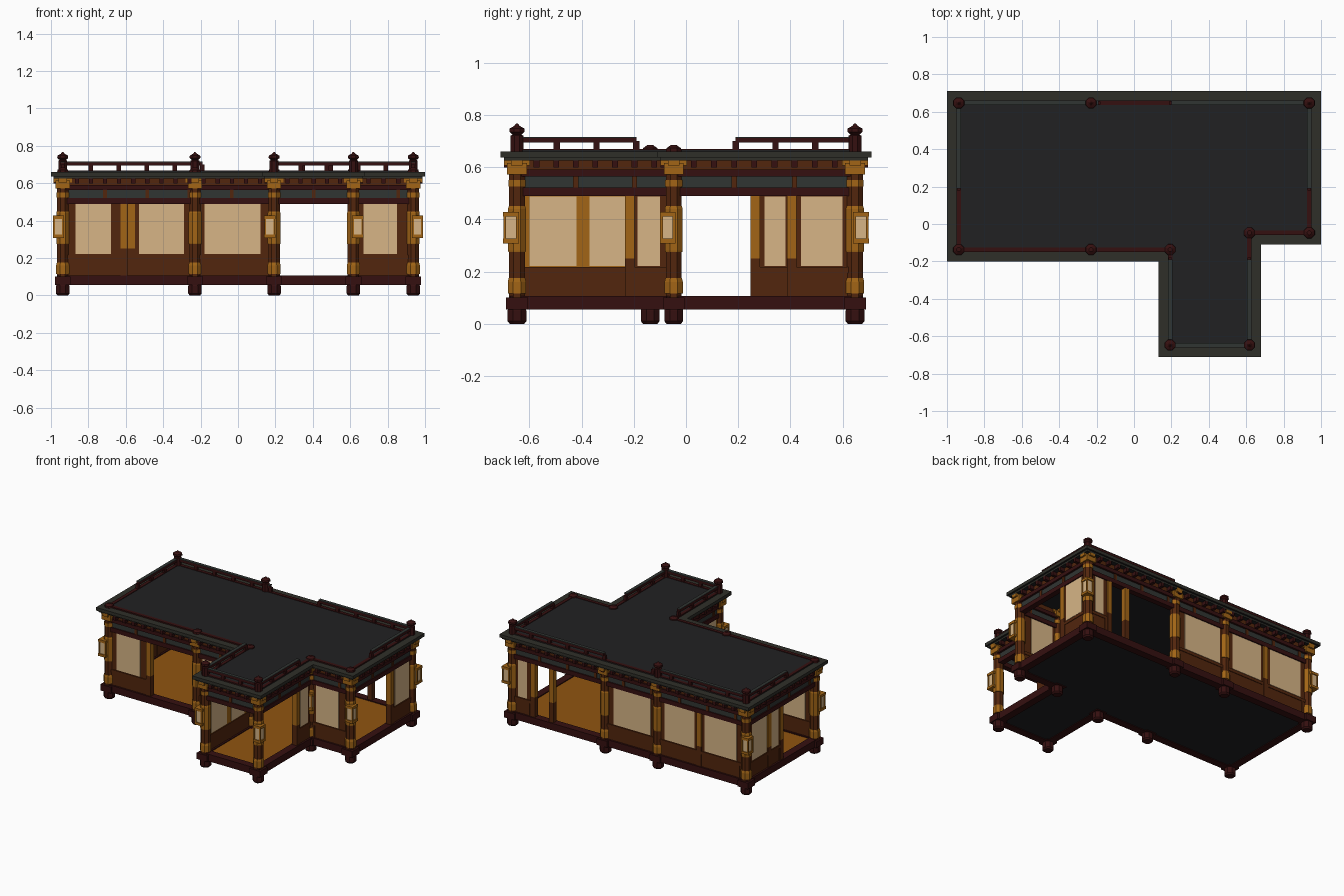
import bpy, bmesh, math
from mathutils import Matrix, Vector

if "Cube" in bpy.data.objects:
    bpy.data.objects.remove(bpy.data.objects["Cube"])


def mat(name, c):
    m = bpy.data.materials.new(name)
    m.diffuse_color = (*c, 1)
    m.use_nodes = True
    m.node_tree.nodes["Principled BSDF"].inputs["Base Color"].default_value = m.diffuse_color
    return m


ROOF = mat("charcoal roof", (0.015, 0.015, 0.016))
EAVE = mat("grey eave", (0.028, 0.028, 0.022))
RED = mat("dark red wood", (0.036, 0.005, 0.005))
BROWN = mat("brown wood", (0.085, 0.019, 0.004))
GOLD = mat("gilded wood", (0.36, 0.13, 0.008))
FLOOR = mat("orange floor", (0.28, 0.09, 0.005))
PAPER = mat("paper pane", (0.68, 0.46, 0.24))
SLATE = mat("slate frieze", (0.03, 0.035, 0.032))

parts = {}


def part(name, *mats):
    """bmesh that collects all pieces of one named part"""
    if name not in parts:
        parts[name] = (bmesh.new(), mats)
    return parts[name][0]


def box(name, m, lo, hi):
    c = [(a + b) / 2 for a, b in zip(lo, hi)]
    s = [abs(b - a) for a, b in zip(lo, hi)]
    bmesh.ops.create_cube(part(name, m), size=1,
                          matrix=Matrix.Translation(c) @ Matrix.Diagonal((*s, 1)))


def strip(name, m, axis, c, a, b, z0, z1, t):
    """box running along x or y between a and b, with half thickness t about line c"""
    if axis == 'x':
        box(name, m, (a, c - t, z0), (b, c + t, z1))
    else:
        box(name, m, (c - t, a, z0), (c + t, b, z1))


def lathe(name, m, x, y, profile, n=8):
    bm = part(name, m)
    rings = [[bm.verts.new((x + r * math.cos((k + .5) * math.tau / n),
                            y + r * math.sin((k + .5) * math.tau / n), z))
              for k in range(n)] for r, z in profile]
    for p, q in zip(rings, rings[1:]):
        for k in range(n):
            bm.faces.new((p[k], p[(k + 1) % n], q[(k + 1) % n], q[k]))
    bm.faces.new(rings[0][::-1])
    bm.faces.new(rings[-1])


# wall centre line, counter-clockwise
W = [(-.937, -.137), (.193, -.137), (.193, -.647), (.617, -.647),
     (.617, -.047), (.937, -.047), (.937, .647), (-.937, .647)]
N = len(W)


def normal(i):
    d = (Vector(W[(i + 1) % N]) - Vector(W[i])).normalized()
    return Vector((d.y, -d.x))


def outline(d):
    return [Vector(W[i]) + d * (normal(i - 1) + normal(i)) for i in range(N)]


def slab(name, mats, d, z0, z1, rule=lambda n: 0):
    bm = part(name, *mats)
    f = bm.faces.new([bm.verts.new((p.x, p.y, z0)) for p in outline(d)])
    top = bmesh.ops.extrude_face_region(bm, geom=[f])['geom']
    bmesh.ops.translate(bm, vec=(0, 0, z1 - z0),
                        verts=[g for g in top if isinstance(g, bmesh.types.BMVert)])
    bmesh.ops.recalc_face_normals(bm, faces=bm.faces)
    for f in bm.faces:
        f.material_index = rule(f.normal)


# floor (orange on top, dark underneath) and stepped flat roof
slab("floor", (RED, FLOOR, ROOF), .02, .06, .1,
     lambda n: 1 if n.z > .5 else 2 if n.z < -.5 else 0)
slab("eave_slab", (EAVE, ROOF), .063, .637, .66, lambda n: 1 if n.z < -.5 else 0)
slab("eave_underlayer", (EAVE, ROOF), .05, .625, .637, lambda n: 1 if n.z < -.5 else 0)
slab("roof_deck", (ROOF,), .012, .66, .665)

# beams and eave brackets along every side
for i in range(N):
    a, b, n = Vector(W[i]), Vector(W[(i + 1) % N]), normal(i)
    ax = 'x' if abs(n.y) > .5 else 'y'
    k = 0 if ax == 'x' else 1
    c, s, e = a[1 - k], min(a[k], b[k]), max(a[k], b[k])
    strip("sill_beam", RED, ax, c, s - .025, e + .025, .055, .106, .027)
    strip("lintel_beam", RED, ax, c, s, e, .49, .522, .02)
    strip("frieze", SLATE, ax, c, s, e, .52, .567, .012)
    strip("upper_beam", RED, ax, c, s, e, .563, .59, .026)
    strip("bracket_beam", BROWN, ax, c, s, e, .588, .626, .016)
    strip("roof_border", RED if i in (0, 4) else SLATE, ax, c, s, e, .66, .669, .012)
    num = max(2, round((e - s) / .075))
    for j in range(1, num):
        p = a.lerp(b, j / num)
        q = p + n * .03
        strip("eave_bracket", RED, ax, q[1 - k], q[k] - .011, q[k] + .011, .598, .628, .02)
        if j % 3 == 0:
            strip("frieze_stud", BROWN, ax, c, p[k] - .01, p[k] + .01, .52, .565, .018)


def lamp(x, y):
    box("lamp_pane", PAPER, (x - .023, y - .023, .325), (x + .023, y + .023, .415))
    for z in (.308, .41):
        box("lamp_frame", GOLD, (x - .03, y - .03, z), (x + .03, y + .03, z + .018))
    for sx in (-1, 1):
        for sy in (-1, 1):
            u, v = x + sx * .024, y + sy * .024
            box("lamp_frame", GOLD, (u - .005, v - .005, .31), (u + .005, v + .005, .425))


# posts: (x, y, outward direction of lamp, tall finial)
POSTS = [(-.937, -.137, -1, -1, 0), (-.23, -.137, 0, 0, 0), (.193, -.137, 0, -.6, 0),
         (.193, -.647, -1, -1, 1), (.617, -.647, 1, -1, 1), (.617, -.047, .4, -.6, 0),
         (.937, -.047, 1, -1, 0), (.937, .647, 1, 1, 1), (.193, .647, 0, 0, 0),
         (-.23, .647, 0, 0, 1), (-.937, .647, -1, 1, 1)]
for x, y, sx, sy, tall in POSTS:
    lathe("foot", RED, x, y, [(.03, 0), (.039, .01), (.039, .05), (.032, .07)])
    box("post_base", RED, (x - .042, y - .042, .055), (x + .042, y + .042, .1))
    lathe("post", BROWN, x, y, [(.033, .09), (.033, .6)])
    lathe("post_gold_band", GOLD, x, y, [(.038, .115), (.038, .16), (.034, .175)])
    lathe("post_gold_sleeve", GOLD, x, y, [(.036, .275), (.037, .28), (.037, .44), (.034, .45)])
    lathe("post_gold_band", GOLD, x, y, [(.036, .525), (.036, .55)])
    box("capital", GOLD, (x - .038, y - .038, .572), (x + .038, y + .038, .615))
    for r, z0, z1 in ((.05, .605, .637),):
        box("capital_arm", GOLD, (x - r, y - .022, z0), (x + r, y + .022, z1))
        box("capital_arm", GOLD, (x - .022, y - r, z0), (x + .022, y + r, z1))
    if sx or sy:
        lamp(x + sx * .023, y + sy * .023)
    if tall:
        lathe("finial", RED, x, y, [(.026, .66), (.026, .72), (.018, .724), (.032, .735),
                                    (.03, .748), (.012, .757), (.004, .766)])
    elif (x, y) != (.193, .647):
        lathe("post_stub", RED, x, y, [(.033, .655), (.03, .672), (.012, .684)])


def wall(axis, c, a, b, panes, frame=BROWN):
    """wood dado below, frame above, and paper panes set in it"""
    strip("wall_dado", BROWN, axis, c, a, b, .1, .215, .014)
    strip("wall_rail", BROWN, axis, c, a, b, .195, .217, .018)
    strip("wall_frame_" + ("gold" if frame is GOLD else "brown"), frame,
          axis, c, a, b, .215, .495, .011)
    for p, q in panes:
        strip("paper_pane", PAPER, axis, c, p, q, .222, .488, .0145)
        strip("dado_stile", BROWN, axis, c, p - .025, p - .01, .1, .2, .017)


def jamb(axis, c, p, m=GOLD):
    strip("door_jamb", BROWN, axis, c, p - .018, p + .018, .1, .25, .019)
    strip("door_jamb_upper", m, axis, c, p - .018, p + .018, .25, .495, .019)


# front walls
wall('x', -.137, -.937, -.6, [(-.87, -.68)])
wall('x', -.137, -.23, .193, [(-.18, .12)])
wall('x', -.047, .617, .937, [(.67, .85)])
jamb('x', -.137, -.61)
# back walls
wall('x', .647, -.937, -.23, [(-.87, -.61), (-.53, -.29)])
wall('x', .647, -.23, .193, [(-.18, .12)])
wall('x', .647, .77, .937, [(.815, .885)])
jamb('x', .647, -.57, BROWN)
jamb('x', .647, .765)
jamb('x', .647, .617)
# left wall, porch sides and right wall
wall('y', -.937, .27, .647, [(.3, .38), (.43, .6)])
jamb('y', -.937, .265)
jamb('y', -.937, .405)
wall('y', .193, -.647, -.137, [(-.6, -.42), (-.37, -.22)], GOLD)
wall('y', .617, -.22, -.047, [(-.185, -.1)])
jamb('y', .617, -.215, BROWN)
wall('y', .937, .41, .647, [(.44, .6)])
jamb('y', .937, .405)


# roof railings: back, sides, porch
def railing(axis, c, a, b):
    strip("railing_bar", RED, axis, c, a, b, .694, .712, .011)
    strip("railing_cap", SLATE, axis, c, a, b, .712, .716, .012)
    n = max(2, round((b - a) / .15))
    for j in range(n + 1):
        p = a + (b - a) * j / n
        strip("baluster", RED, axis, c, p - .012, p + .012, .66, .7, .009)


railing('x', .647, -.937, -.19)
railing('x', .647, .2, .937)
railing('x', -.647, .193, .617)
for x in (-.937, .937):
    railing('y', x, .19, .647)
for x in (.193, .617):
    railing('y', x, -.647, -.19)

# turn every collected part into an object
for name, (bm, mats) in parts.items():
    me = bpy.data.meshes.new(name)
    bm.to_mesh(me)
    bm.free()
    for m in mats:
        me.materials.append(m)
    bpy.context.collection.objects.link(bpy.data.objects.new(name, me))
